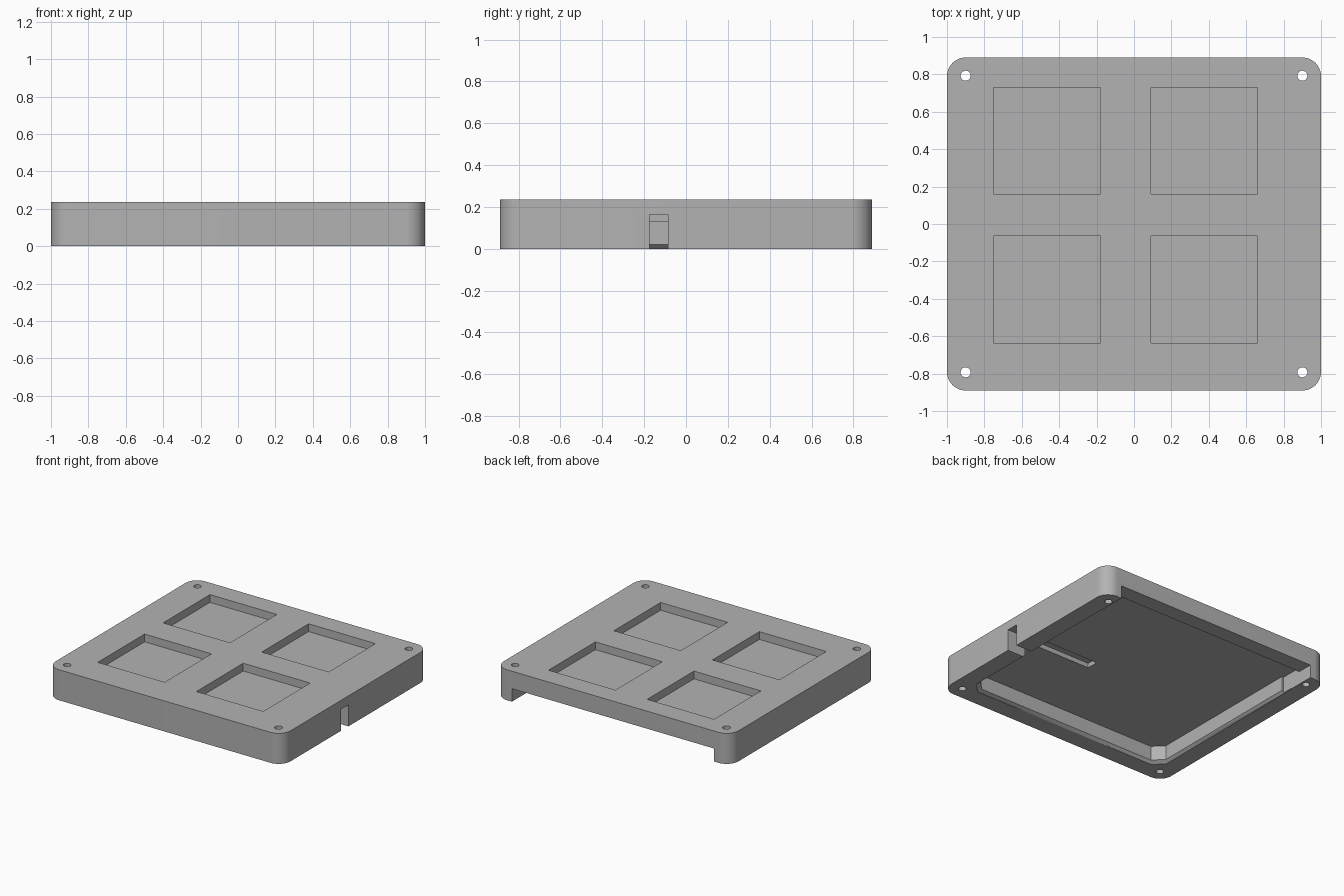
import bpy, bmesh, math

if "Cube" in bpy.data.objects:
    bpy.data.objects.remove(bpy.data.objects["Cube"], do_unlink=True)

grey = bpy.data.materials.new("plain_grey")
grey.use_nodes = True
grey.diffuse_color = (0.45, 0.45, 0.45, 1)
grey.node_tree.nodes["Principled BSDF"].inputs["Base Color"].default_value = grey.diffuse_color


def rounded(hx, hy, r, steps):
    """Rectangle outline whose corners are arcs; one step gives a cut corner."""
    pts = []
    for q, (sx, sy) in enumerate([(1, 1), (-1, 1), (-1, -1), (1, -1)]):
        for i in range(steps + 1):
            a = (q + i / steps) * math.pi / 2
            pts.append((sx * (hx - r) + r * math.cos(a), sy * (hy - r) + r * math.sin(a)))
    return pts


def loft(name, rings):
    """Closed solid through a stack of (outline, z) rings."""
    bm = bmesh.new()
    loops = [[bm.verts.new((x, y, z)) for x, y in pts] for pts, z in rings]
    for lo, hi in zip(loops, loops[1:]):
        for i in range(len(lo)):
            j = (i + 1) % len(lo)
            bm.faces.new((lo[i], lo[j], hi[j], hi[i]))
    bm.faces.new(loops[0][::-1])
    bm.faces.new(loops[-1])
    mesh = bpy.data.meshes.new(name)
    bm.to_mesh(mesh)
    bm.free()
    mesh.materials.append(grey)
    obj = bpy.data.objects.new(name, mesh)
    bpy.context.collection.objects.link(obj)
    return obj


def box(name, x0, x1, y0, y1, z0, z1):
    pts = [(x0, y0), (x1, y0), (x1, y1), (x0, y1)]
    return loft(name, [(pts, z0), (pts, z1)])


def cut(target, cutter):
    cutter.hide_render = True
    mod = target.modifiers.new("cut", 'BOOLEAN')
    mod.operation = 'DIFFERENCE'
    mod.solver = 'EXACT'
    mod.object = cutter
    bpy.context.view_layer.objects.active = target
    bpy.ops.object.modifier_apply(modifier=mod.name)
    bpy.data.objects.remove(cutter, do_unlink=True)


TOP = 0.235
CEILING = 0.13
FLOOR = 0.175

# Rounded slab
outline = rounded(1, 0.89, 0.1, 12)
case = loft("case_shell", [(outline, 0), (outline, TOP)])

# Underside cavity with cut corners and a sloped lower lip
cut(case, loft("cavity", [
    (rounded(0.885, 0.775, 0.075, 1), -0.02),
    (rounded(0.845, 0.735, 0.075, 1), 0.02),
    (rounded(0.845, 0.735, 0.075, 1), CEILING)]))

# Wide opening through the back wall
cut(case, box("back_opening", -0.86, 0.86, 0.77, 1, -0.1, 0.1))
cut(case, box("back_recess", -0.86, 0.86, 0.6, 0.77, -0.1, CEILING))

# Cable notch in the right wall, running on as a groove in the ceiling
cut(case, box("cable_channel", 0.27, 1.1, -0.175, -0.085, -0.1, 0.165))

# Four square pockets in the top
for x in (-0.75, 0.09):
    for y in (-0.635, 0.16):
        cut(case, box("pocket", x, x + 0.57, y, y + 0.57, FLOOR, TOP + 0.1))

# Screw holes in the corners
for sx in (-1, 1):
    for sy in (-1, 1):
        hole = [(sx * 0.9 + x, sy * 0.793 + y) for x, y in rounded(0.027, 0.027, 0.027, 6)]
        # drop the doubled points where the arcs meet
        hole = [p for i, p in enumerate(hole) if math.dist(p, hole[i - 1]) > 0.001]
        cut(case, loft("screw_hole", [(hole, -0.1), (hole, TOP + 0.1)]))

bpy.ops.object.select_all(action='DESELECT')
case.select_set(True)
bpy.context.view_layer.objects.active = case
bpy.ops.object.shade_smooth_by_angle(angle=math.radians(30))
